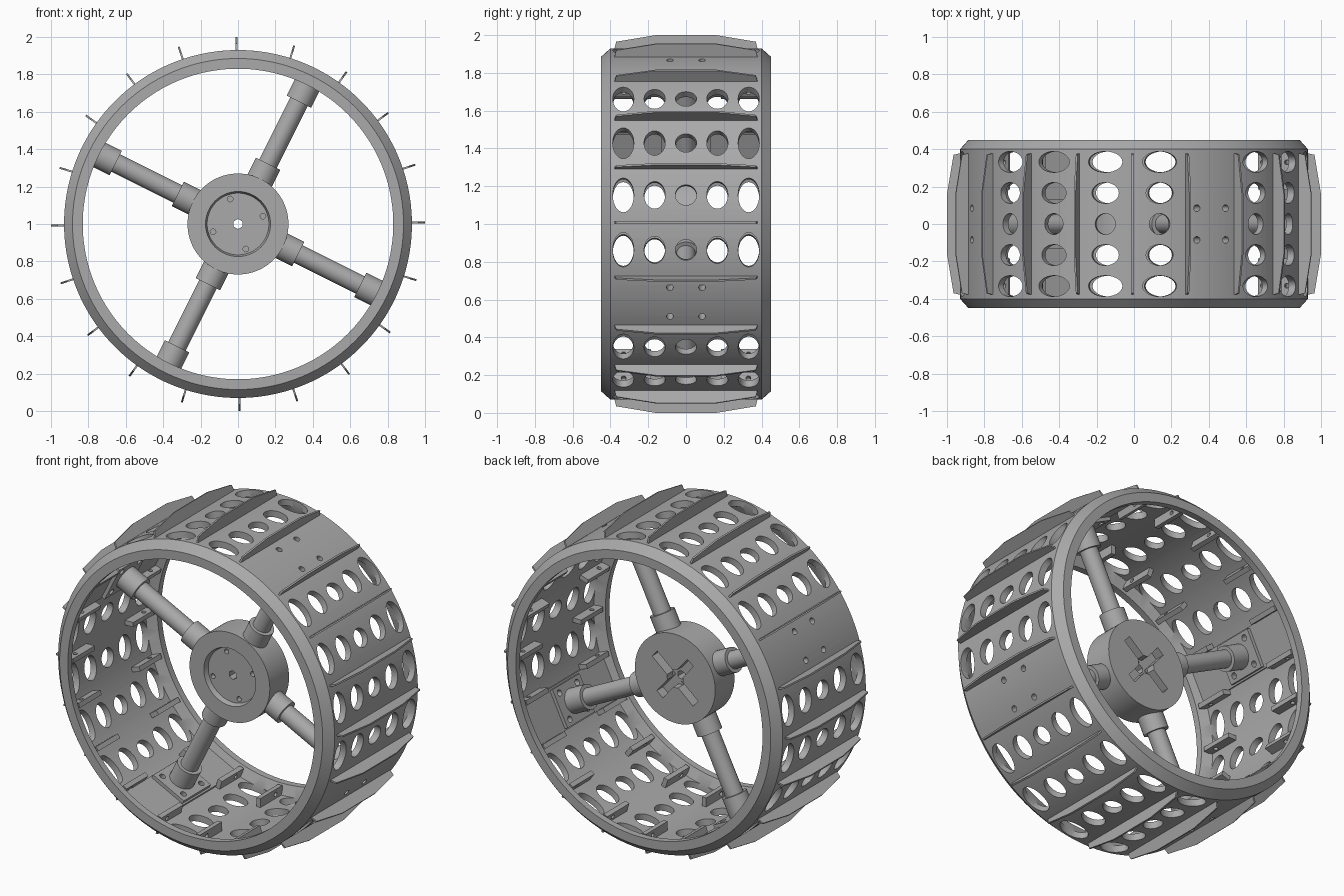
import bpy, bmesh, math
from mathutils import Matrix, Vector

if bpy.data.objects.get("Cube"):
    bpy.data.objects.remove(bpy.data.objects["Cube"])

COUNT = 20                       # tread segments around the wheel
STEP = 2 * math.pi / COUNT
START = math.radians(0.5)
CENTRE = Matrix.Translation((0, 0, 1))
parts = []

grey = bpy.data.materials.new("plain grey")
grey.use_nodes = True
grey.diffuse_color = (0.4, 0.4, 0.4, 1)
grey.node_tree.nodes["Principled BSDF"].inputs["Base Color"].default_value = (0.4, 0.4, 0.4, 1)


def around(angle):
    """Local x becomes the radial direction at this angle in the wheel plane."""
    return Matrix.Rotation(-angle, 4, 'Y')


def finish(name, bm):
    bmesh.ops.recalc_face_normals(bm, faces=bm.faces)
    mesh = bpy.data.meshes.new(name)
    bm.to_mesh(mesh)
    bm.free()
    mesh.materials.append(grey)
    return mesh


def place(name, mesh, matrix=Matrix()):
    ob = bpy.data.objects.new(name, mesh)
    bpy.context.collection.objects.link(ob)
    ob.matrix_world = CENTRE @ matrix
    parts.append(ob)
    return ob


def box(bm, lo, hi, matrix=Matrix()):
    lo, hi = Vector(lo), Vector(hi)
    m = Matrix.Translation((lo + hi) / 2) @ Matrix.Diagonal((*(hi - lo), 1))
    bmesh.ops.create_cube(bm, size=1, matrix=matrix @ m)


def rod(bm, r0, r1, ry, rz=None, matrix=Matrix(), sides=32):
    """Elliptical cylinder along local x."""
    m = (Matrix.Translation(((r0 + r1) / 2, 0, 0)) @ Matrix.Rotation(math.pi / 2, 4, 'Y')
         @ Matrix.Diagonal((rz or ry, ry, r1 - r0, 1)))
    bmesh.ops.create_cone(bm, cap_ends=True, segments=sides, radius1=1, radius2=1,
                          depth=1, matrix=matrix @ m)


def axle(bm, y0, y1, rad0, rad1, sides=64, x=0, z=0):
    """Cylinder or cone along the wheel axis."""
    m = Matrix.Translation((x, (y0 + y1) / 2, z)) @ Matrix.Rotation(-math.pi / 2, 4, 'X')
    bmesh.ops.create_cone(bm, cap_ends=True, segments=sides, radius1=rad0, radius2=rad1,
                          depth=y1 - y0, matrix=m)


def cut(ob, bm):
    cutter = place("cutter", finish("cutter", bm), CENTRE.inverted() @ ob.matrix_world)
    parts.remove(cutter)
    cutter.hide_render = True
    mod = ob.modifiers.new("cut", 'BOOLEAN')
    mod.operation, mod.solver, mod.object = 'DIFFERENCE', 'EXACT', cutter
    bpy.context.view_layer.objects.active = ob
    bpy.ops.object.modifier_apply(modifier=mod.name)
    bpy.data.objects.remove(cutter)


def bolt_holes(bm, base):
    for s in (-1, 1):
        for y in (-0.085, 0.085):
            m = around(base + s * math.radians(5.3)) @ Matrix.Translation((0, y, 0))
            rod(bm, 0.78, 0.97, 0.018, matrix=m, sides=16)


# Drum: lathed section with thick chamfered rims
half = [(0.93, 0.40), (0.885, 0.45), (0.83, 0.45), (0.83, 0.41), (0.89, 0.385)]
section = half + [(r, -y) for r, y in reversed(half)]
bm = bmesh.new()
ring = [bm.verts.new((r, y, 0)) for r, y in section]
edges = [bm.edges.new((ring[i - 1], ring[i])) for i in range(len(ring))]
bmesh.ops.spin(bm, geom=ring + edges, cent=(0, 0, 0), axis=(0, 1, 0),
               angle=2 * math.pi, steps=160)
bmesh.ops.remove_doubles(bm, verts=bm.verts, dist=0.0001)
drum = place("drum", finish("drum", bm))

# Rows of oval holes, with bolted solid segments where the spokes land
spoke_angles = []
bm = bmesh.new()
for k in range(COUNT):
    mid = START + STEP * (k + 0.5)
    if k % 5 == 3:
        spoke_angles.append(mid)
        bolt_holes(bm, mid)
        continue
    for j in range(-2, 3):
        m = around(mid) @ Matrix.Translation((0, j * 0.166, 0))
        rod(bm, 0.8, 1.0, 0.056, (0.055, 0.073, 0.092)[abs(j)], m, 28)
cut(drum, bm)

# Tapered grouser fin
bm = bmesh.new()
edge = [(0.90, 0.385), (0.965, 0.37), (1.0, 0.16)]
outline = edge + [(r, -y) for r, y in reversed(edge)]
face = bm.faces.new([bm.verts.new((r, y, -0.005)) for r, y in outline])
ext = bmesh.ops.extrude_face_region(bm, geom=[face])
bmesh.ops.translate(bm, vec=(0, 0, 0.01),
                    verts=[g for g in ext["geom"] if isinstance(g, bmesh.types.BMVert)])
fin_mesh = finish("grouser_fin", bm)

# Drilled inner bracket holding each end of a fin
bm = bmesh.new()
box(bm, (0.835, 0.185, -0.014), (0.895, 0.395, 0.014))
bracket = place("fin_bracket", finish("fin_bracket", bm))
bm = bmesh.new()
m = Matrix.Translation((0.865, 0.33, 0)) @ Matrix.Rotation(math.pi / 2, 4, 'Y')
rod(bm, -0.1, 0.1, 0.013, matrix=m, sides=16)
cut(bracket, bm)
bracket_mesh = bracket.data
parts.remove(bracket)
bpy.data.objects.remove(bracket)

for k in range(COUNT):
    turn = around(START + STEP * k)
    place("grouser_fin", fin_mesh, turn)
    place("fin_bracket", bracket_mesh, turn)
    place("fin_bracket", bracket_mesh, turn @ Matrix.Rotation(math.pi, 4, 'X'))

# Spoke: tube with a socket at either end
bm = bmesh.new()
rod(bm, 0.24, 0.36, 0.073)
rod(bm, 0.35, 0.75, 0.052)
rod(bm, 0.73, 0.86, 0.073)
spoke_mesh = finish("spoke", bm)

# Mounting foot with bolt holes, on a long flat pad
bm = bmesh.new()
box(bm, (0.845, -0.13, -0.115), (0.866, 0.13, 0.115))
foot = place("spoke_foot", finish("spoke_foot", bm), around(spoke_angles[0]))
bm = bmesh.new()
box(bm, (0.866, -0.387, -0.125), (0.895, 0.387, 0.125))
pad = place("drum_pad", finish("drum_pad", bm), around(spoke_angles[0]))
for ob in (foot, pad):
    bm = bmesh.new()
    bolt_holes(bm, 0)
    cut(ob, bm)
for i, a in enumerate(spoke_angles):
    place("spoke", spoke_mesh, around(a))
    if i:
        place("spoke_foot", foot.data, around(a))
        place("drum_pad", pad.data, around(a))

# Hub: dished front with bolt holes, cross-shaped socket in the back
FRONT, BACK = -0.08, 0.105
bm = bmesh.new()
axle(bm, FRONT, BACK, 0.27, 0.27, 96)
hub = place("hub", finish("hub", bm))
bm = bmesh.new()
axle(bm, FRONT - 0.02, FRONT + 0.03, 0.18, 0.165)
cut(hub, bm)
bm = bmesh.new()
axle(bm, -0.2, 0.2, 0.027, 0.027, 6)
cut(hub, bm)
bm = bmesh.new()
for i in range(4):
    a = math.radians(17.5 + 90 * i)
    axle(bm, FRONT - 0.05, FRONT + 0.06, 0.015, 0.015, 16, 0.14 * math.cos(a), 0.14 * math.sin(a))
cut(hub, bm)
for i in range(2):
    length = 0.18 - 0.02 * i
    bm = bmesh.new()
    box(bm, (-length, BACK - 0.06, -0.026), (length, BACK + 0.05, 0.026),
        around(math.radians(40 + 90 * i)))
    cut(hub, bm)
bm = bmesh.new()
axle(bm, BACK - 0.055, BACK + 0.05, 0.055, 0.055, 32)
cut(hub, bm)

# Smooth round surfaces, keep hard edges
bpy.ops.object.select_all(action='DESELECT')
for ob in parts:
    ob.select_set(True)
bpy.context.view_layer.objects.active = drum
bpy.ops.object.shade_smooth_by_angle(angle=math.radians(30))
